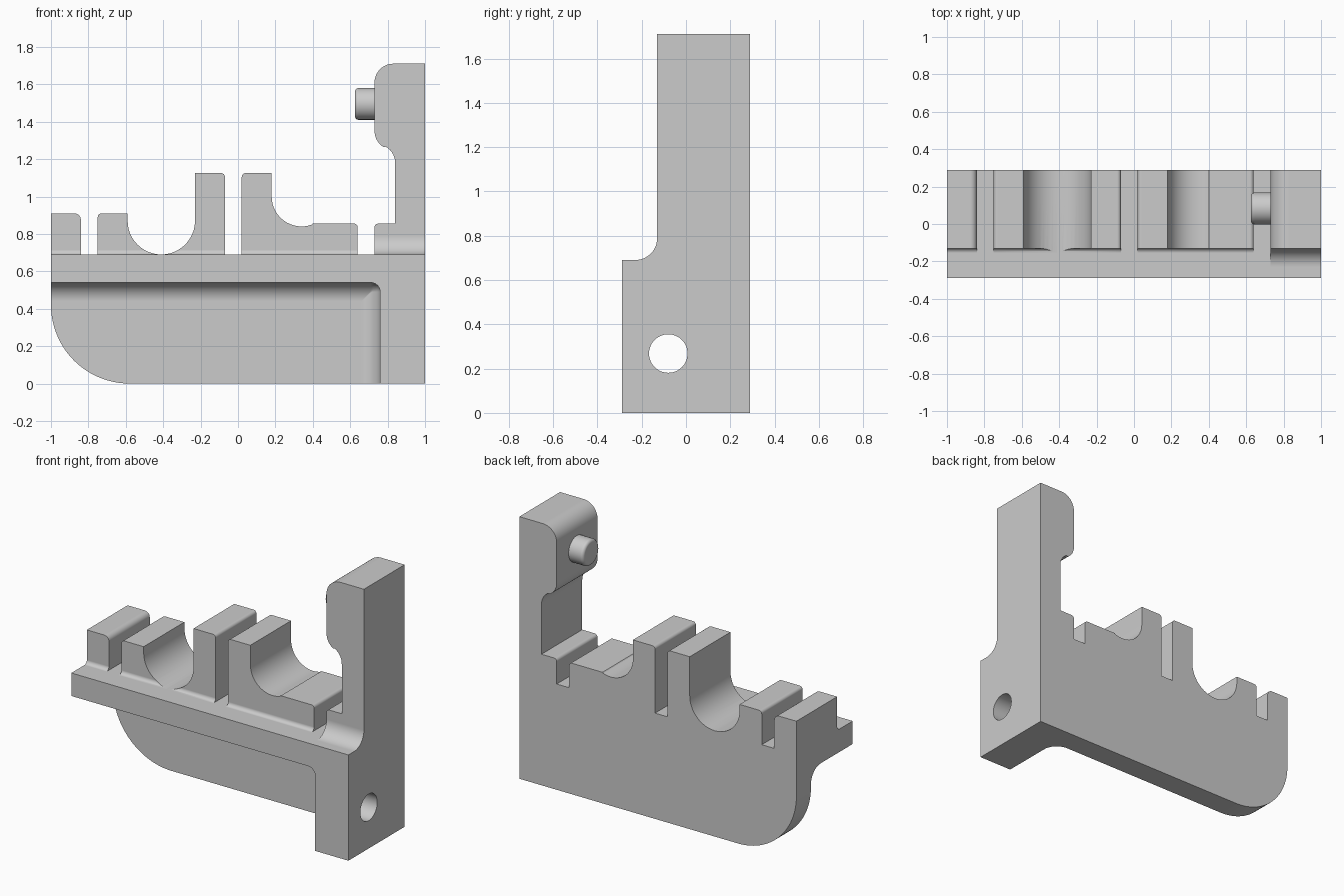
import bpy, bmesh
from math import sin, cos, pi, radians

cube = bpy.data.objects.get("Cube")
if cube:
    bpy.data.objects.remove(cube, do_unlink=True)

grey = bpy.data.materials.new("plain grey")
grey.use_nodes = True
GREY = (0.6, 0.6, 0.6, 1)
grey.diffuse_color = GREY
grey.node_tree.nodes["Principled BSDF"].inputs["Base Color"].default_value = GREY


def arc(cx, cz, r, start, end, n=12):
    """Points on an arc, angles in degrees."""
    angles = [radians(start + (end - start) * i / n) for i in range(n + 1)]
    return [(cx + r * cos(a), cz + r * sin(a)) for a in angles]


def loft(name, rings):
    """Closed solid through rings of equal point count."""
    bm = bmesh.new()
    rows = [[bm.verts.new(p) for p in ring] for ring in rings]
    n = len(rows[0])
    for a, b in zip(rows, rows[1:]):
        for i in range(n):
            j = (i + 1) % n
            bm.faces.new((a[i], a[j], b[j], b[i]))
    bm.faces.new(rows[0])
    bm.faces.new(rows[-1])
    bmesh.ops.recalc_face_normals(bm, faces=bm.faces)
    mesh = bpy.data.meshes.new(name)
    bm.to_mesh(mesh)
    bm.free()
    mesh.materials.append(grey)
    obj = bpy.data.objects.new(name, mesh)
    bpy.context.collection.objects.link(obj)
    return obj


def along_y(pts, y):
    return [(x, y, z) for x, z in pts]


def along_x(pts, x):
    return [(x, y, z) for y, z in pts]


def activate(obj):
    bpy.ops.object.select_all(action='DESELECT')
    obj.select_set(True)
    bpy.context.view_layer.objects.active = obj


def cut(obj, cutter):
    cutter.hide_render = True
    activate(obj)
    mod = obj.modifiers.new("cut", 'BOOLEAN')
    mod.operation, mod.solver, mod.object = 'DIFFERENCE', 'EXACT', cutter
    bpy.ops.object.modifier_apply(modifier=mod.name)
    bpy.data.objects.remove(cutter, do_unlink=True)


def finish(obj):
    activate(obj)
    bpy.ops.object.shade_smooth_by_angle(angle=radians(28))
    mod = obj.modifiers.new("even_shading", 'WEIGHTED_NORMAL')
    mod.keep_sharp = True


LEDGE, WALL, FRONT, BACK = 0.69, -0.13, -0.29, 0.29


def left_round(x, z, r=0.02):
    """Rounded top corner on the left of a tooth, walked right to left."""
    return arc(x + r, z - r, r, 90, 180, 6)


def right_round(x, z, r=0.02):
    return arc(x - r, z - r, r, 0, 90, 6)


# Side-to-side silhouette of the whole bracket, anticlockwise
outline = (
    arc(-0.58, 0.42, 0.42, 180, 270, 24)
    + [(1, 0), (1, 1.71)]
    # upright with rounded head and curved neck
    + arc(0.83, 1.61, 0.1, 90, 180)
    + arc(0.83, 1.35, 0.1, 180, 240)
    + arc(0.74, 1.18, 0.1, 60, 0)
    + [(0.84, 0.855)]
    # low step and narrow slot
    + left_round(0.73, 0.855)
    + [(0.73, LEDGE), (0.64, LEDGE)]
    # long tooth with open cradle
    + right_round(0.64, 0.855)
    + [(0.40, 0.855)]
    + arc(0.34, 1.0, 0.16, -70, -180, 16)
    + [(0.18, 1.125)]
    + left_round(0.02, 1.125)
    + [(0.02, LEDGE), (-0.07, LEDGE)]
    # tall tooth and round cradle
    + right_round(-0.07, 1.125)
    + [(-0.23, 1.125)]
    + arc(-0.41, 0.87, 0.18, 0, -180, 24)
    + [(-0.59, 0.91)]
    + left_round(-0.75, 0.91)
    + [(-0.75, LEDGE), (-0.84, LEDGE)]
    # end tooth
    + right_round(-0.84, 0.91, 0.035)
    + [(-1, 0.91)]
)
bracket = loft("bracket", [along_y(outline, FRONT), along_y(outline, BACK)])


# Set the teeth and upright back from the ledge, with a fillet at the foot
def setback(x0, x1, r):
    pts = ([(-0.4, 1.8), (-0.4, LEDGE)]
           + arc(WALL - r, LEDGE + r, r, -90, 0) + [(WALL, 1.8)])
    return loft("setback_cutter", [along_x(pts, x0), along_x(pts, x1)])


cut(bracket, setback(-1.1, 0.69, 0.025))
cut(bracket, setback(0.69, 1.1, 0.1))


# Pocket below the ledge, with a filleted floor
def pocket_ring(y, d):
    r = max(0.05 - d, 0.003)
    x, z = 0.76 - d, 0.54 - d
    pts = [(-1.1, -0.1), (x, -0.1)] + arc(x - r, z - r, r, 0, 90, 6) + [(-1.1, z)]
    return along_y(pts, y)


rings = [pocket_ring(-0.4, 0)]
for i in range(11):
    a = i / 10 * pi / 2
    rings.append(pocket_ring(0.04 + 0.1 * sin(a), 0.1 * (1 - cos(a))))
cut(bracket, loft("pocket_cutter", rings))

# Cross hole through the end block
hole = arc(-0.08, 0.268, 0.087, 0, 352.5, 47)
cut(bracket, loft("hole_cutter", [along_x(hole, 0.6), along_x(hole, 1.1)]))
finish(bracket)


# Round pin on the head of the upright
def pin_ring(x, r):
    return along_x(arc(0.083, 1.495, r, 0, 352.5, 47), x)


rounded_tip = [pin_ring(x, r) for x, r in arc(0.645, 0.065, 0.02, 180, 90, 6)]
finish(loft("pin", rounded_tip + [pin_ring(0.75, 0.085)]))
